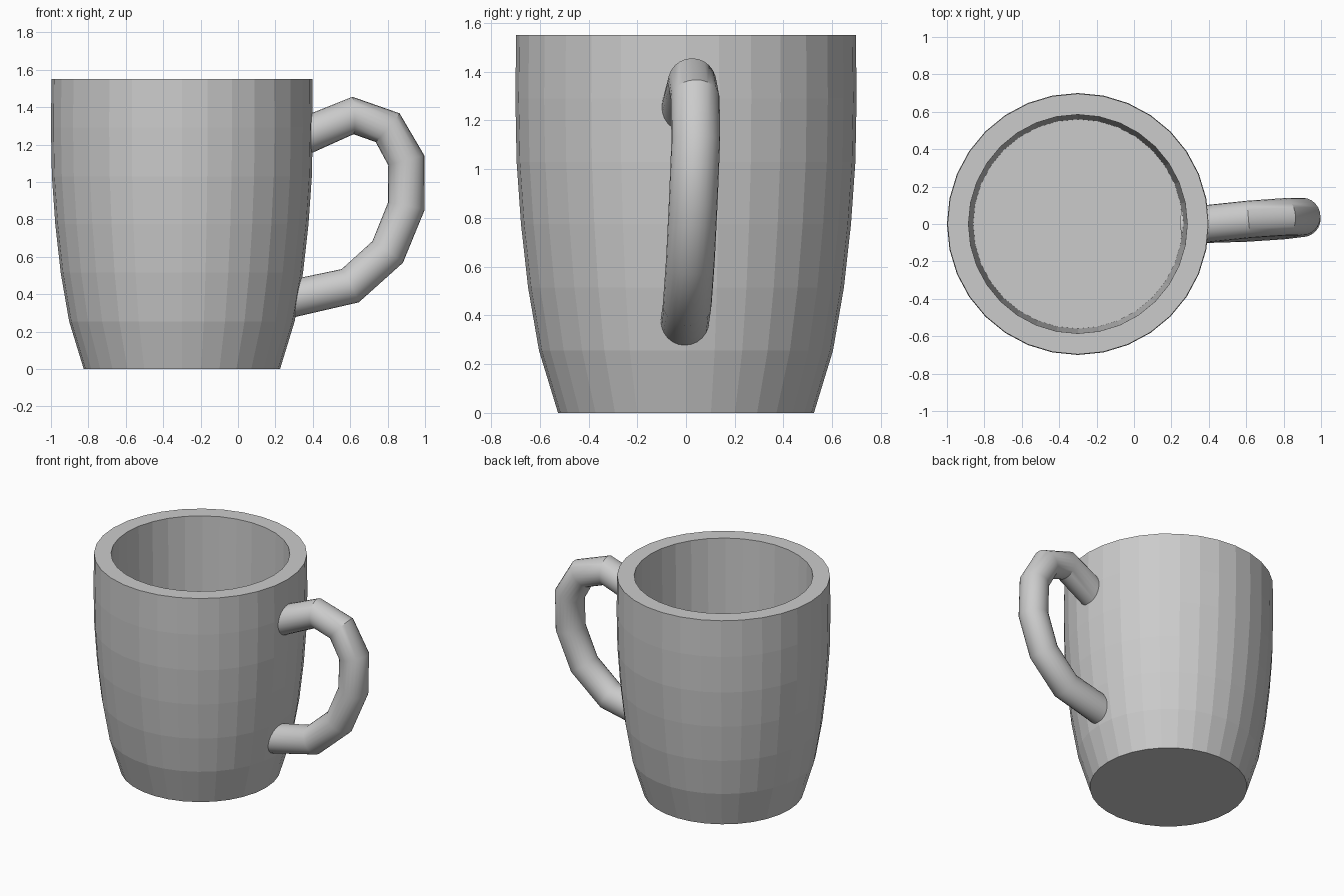
import bpy, bmesh, math
from mathutils import Vector

if "Cube" in bpy.data.objects:
    bpy.data.objects.remove(bpy.data.objects["Cube"])


def skin_rings(name, rings):
    """Mesh from equal-sized rings of points, joined in order and capped at both ends."""
    bm = bmesh.new()
    loops = [[bm.verts.new(p) for p in ring] for ring in rings]
    n = len(loops[0])
    for a, b in zip(loops, loops[1:]):
        for i in range(n):
            j = (i + 1) % n
            bm.faces.new((a[i], a[j], b[j], b[i]))
    bm.faces.new(loops[0][::-1])
    bm.faces.new(loops[-1])
    bmesh.ops.recalc_face_normals(bm, faces=bm.faces)
    mesh = bpy.data.meshes.new(name)
    bm.to_mesh(mesh)
    bm.free()
    obj = bpy.data.objects.new(name, mesh)
    bpy.context.collection.objects.link(obj)
    return obj


def ring(centre, u, v, radius, sides):
    return [centre + radius * (math.cos(t) * u + math.sin(t) * v)
            for t in (2 * math.pi * i / sides for i in range(sides))]


X, Y = Vector((1, 0, 0)), Vector((0, 1, 0))

# Cup body: outer wall, flat rim, inner wall and floor (radius, height)
profile = [(0.525, 0), (0.603, 0.255), (0.648, 0.515), (0.677, 0.775),
           (0.695, 1.03), (0.70, 1.29), (0.697, 1.55),
           (0.585, 1.55), (0.56, 0.2)]
skin_rings("cup_body", [ring(Vector((-0.3, 0, z)), X, Y, r, 32) for r, z in profile])

# Handle: round tube along a coarse, slightly leaning path
path = [Vector(p) for p in [
    (0.33, -0.005, 1.235), (0.615, 0.025, 1.355), (0.80, 0.038, 1.29),
    (0.90, 0.04, 1.115), (0.90, 0.03, 0.87), (0.80, 0.018, 0.625),
    (0.60, 0.005, 0.445), (0.27, -0.005, 0.372)]]
steps = [(b - a).normalized() for a, b in zip(path, path[1:])]
rings = []
for i, p in enumerate(path):
    tangent = (steps[max(i - 1, 0)] + steps[min(i, len(steps) - 1)]).normalized()
    u = tangent.cross(Y).normalized()
    rings.append(ring(p, u, tangent.cross(u), 0.1, 24))
handle = skin_rings("handle", rings)

# Smooth around the tube, crisp at the bends
bpy.context.view_layer.objects.active = handle
handle.select_set(True)
bpy.ops.object.shade_smooth_by_angle(angle=math.radians(30))
